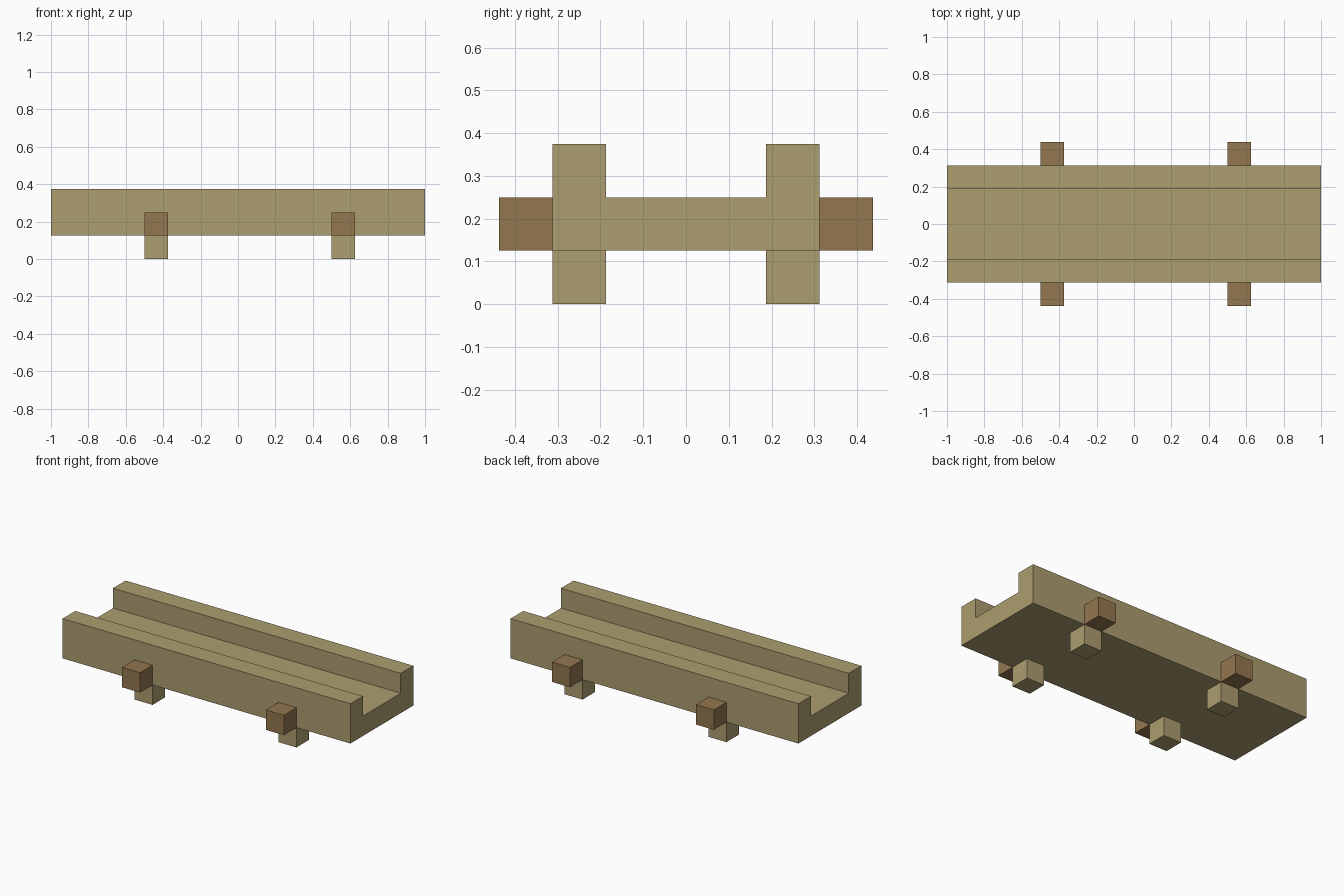
import bpy
import bmesh

cube = bpy.data.objects.get("Cube")
if cube:
    bpy.data.objects.remove(cube, do_unlink=True)

U = 0.125  # block unit that every part is sized by


def make_material(name, rgb):
    mat = bpy.data.materials.new(name)
    mat.use_nodes = True
    colour = (*rgb, 1.0)
    mat.diffuse_color = colour
    mat.node_tree.nodes["Principled BSDF"].inputs["Base Color"].default_value = colour
    return mat


def finish(name, bm, mat):
    bmesh.ops.recalc_face_normals(bm, faces=bm.faces)
    mesh = bpy.data.meshes.new(name)
    bm.to_mesh(mesh)
    bm.free()
    mesh.materials.append(mat)
    obj = bpy.data.objects.new(name, mesh)
    bpy.context.collection.objects.link(obj)
    return obj


def make_block(name, centre, mat):
    bm = bmesh.new()
    bmesh.ops.create_cube(bm, size=U)
    obj = finish(name, bm, mat)
    obj.location = centre


tan = make_material("tan wood", (0.413, 0.342, 0.162))
brown = make_material("brown wood", (0.296, 0.184, 0.078))

# Trough: channel profile extruded along its length
outer, inner = 2.5 * U, 1.5 * U
bottom, floor, rim = U, 2 * U, 3 * U
profile = [(-outer, bottom), (outer, bottom), (outer, rim), (inner, rim),
           (inner, floor), (-inner, floor), (-inner, rim), (-outer, rim)]
bm = bmesh.new()
end = bm.faces.new([bm.verts.new((-1, y, z)) for y, z in profile])
result = bmesh.ops.extrude_face_region(bm, geom=[end], use_keep_orig=True)
moved = [v for v in result["geom"] if isinstance(v, bmesh.types.BMVert)]
bmesh.ops.translate(bm, verts=moved, vec=(2, 0, 0))
finish("trough", bm, tan)

# Feet beneath the side walls and pegs outside them
for x, end_name in ((-3.5 * U, "right"), (4.5 * U, "left")):
    for side, side_name in ((-1, "front"), (1, "back")):
        make_block(f"{side_name}_{end_name}_foot", (x, side * 2 * U, U / 2), tan)
        make_block(f"{side_name}_{end_name}_peg", (x, side * 3 * U, 1.5 * U), brown)
